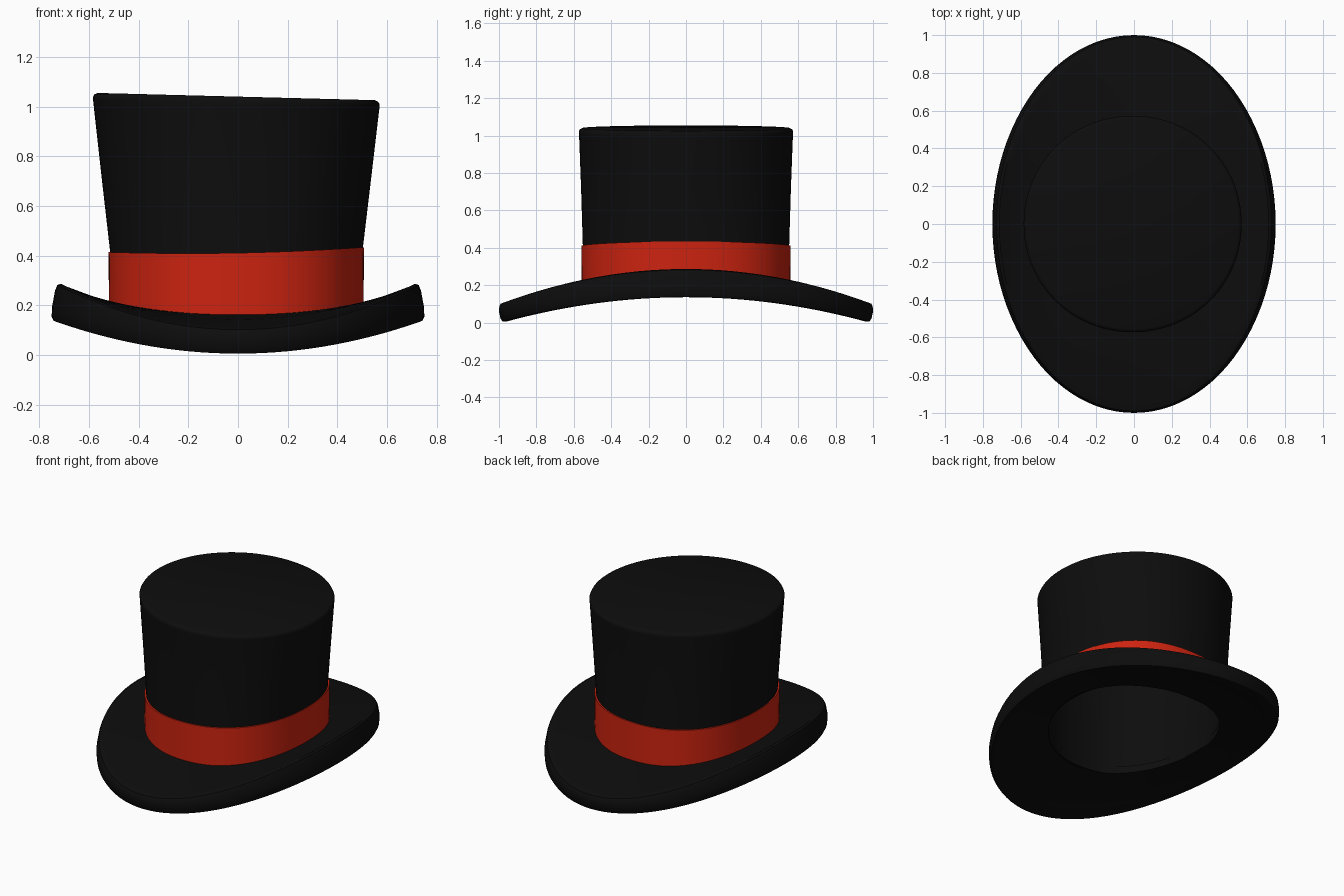
import bpy, bmesh, math

if "Cube" in bpy.data.objects:
    bpy.data.objects.remove(bpy.data.objects["Cube"])

N = 96


def material(name, rgb):
    m = bpy.data.materials.new(name)
    m.diffuse_color = (*rgb, 1)
    m.use_nodes = True
    m.node_tree.nodes["Principled BSDF"].inputs["Base Color"].default_value = m.diffuse_color
    return m


black = material("black felt", (0.004, 0.004, 0.004))
red = material("red ribbon", (0.61, 0.017, 0.005))


def loop(rx, ry, zf, n=2.0, ox=0.0):
    """Closed (super)ellipse; zf(cos, x) gives the height."""
    pts = []
    for i in range(N):
        t = 2 * math.pi * i / N
        c, s = math.cos(t), math.sin(t)
        x = math.copysign(abs(c) ** (2 / n), c) * rx + ox
        y = math.copysign(abs(s) ** (2 / n), s) * ry
        pts.append((x, y, zf(c, x)))
    return pts


def loft(name, loops, mat, closed=False, cap_start=False, cap_end=False):
    bm = bmesh.new()
    rings = [[bm.verts.new(p) for p in lp] for lp in loops]
    pairs = list(zip(rings, rings[1:]))
    if closed:
        pairs.append((rings[-1], rings[0]))
    for a, b in pairs:
        for i in range(N):
            j = (i + 1) % N
            bm.faces.new((a[i], a[j], b[j], b[i]))
    if cap_start:
        bm.faces.new(rings[0])
    if cap_end:
        bm.faces.new(rings[-1])
    bmesh.ops.recalc_face_normals(bm, faces=bm.faces[:])
    me = bpy.data.meshes.new(name)
    bm.to_mesh(me)
    bm.free()
    ob = bpy.data.objects.new(name, me)
    bpy.context.collection.objects.link(ob)
    me.materials.append(mat)
    bpy.ops.object.select_all(action='DESELECT')
    ob.select_set(True)
    bpy.context.view_layer.objects.active = ob
    bpy.ops.object.shade_smooth_by_angle(angle=math.radians(40))
    return ob


def saddle(front, side):
    """Height rising from the front/back value to the side value."""
    return lambda c, x: front + (side - front) * c * c


# Brim: low at front and back, curled up at the sides, with a rounded thick rim
brim = [
    (0.49, 0.53, 0.115, 0.165),
    (0.60, 0.72, 0.085, 0.152),
    (0.69, 0.88, 0.040, 0.143),
    (0.725, 0.96, 0.006, 0.136),
    (0.742, 0.98, 0.006, 0.138),
    (0.75, 0.992, 0.022, 0.155),
    (0.748, 1.0, 0.060, 0.195),
    (0.736, 0.998, 0.088, 0.260),
    (0.727, 0.99, 0.102, 0.282),
    (0.713, 0.975, 0.107, 0.287),
    (0.69, 0.94, 0.114, 0.276),
    (0.60, 0.75, 0.144, 0.242),
    (0.49, 0.53, 0.165, 0.207),
]
loft("brim", [loop(rx, ry, saddle(f, s)) for rx, ry, f, s in brim], black, closed=True)


# Crown: flared hollow shell with a slightly tilted top
def tilted(z, k=-0.026):
    return lambda c, x: z + k * x


base = saddle(0.12, 0.17)
crown = [
    loop(0.545, 0.54, tilted(1.0), 2.05, -0.007),
    loop(0.485, 0.525, tilted(0.42, 0.0), 2.2, -0.007),
    loop(0.48, 0.52, base, 2.2, -0.007),
    loop(0.508, 0.55, base, 2.2, -0.007),
    loop(0.508, 0.552, tilted(0.42, 0.0), 2.2, -0.007),
    loop(0.543, 0.561, tilted(0.72, -0.012), 2.1, -0.007),
    loop(0.576, 0.572, tilted(1.01), 2.03, -0.007),
    loop(0.577, 0.573, tilted(1.023), 2.03, -0.007),
    loop(0.571, 0.567, tilted(1.034), 2.03, -0.007),
    loop(0.558, 0.554, tilted(1.04), 2.03, -0.007),
]
loft("crown", crown, black, cap_start=True, cap_end=True)


# Ribbon band: thin sleeve around the foot of the crown
def band_top(c, x):
    return 0.411 + 0.02 * x + 0.05 * x * x


band_low = saddle(0.15, 0.19)
loft("ribbon_band", [
    loop(0.505, 0.548, band_low, 2.2, -0.007),
    loop(0.512, 0.557, band_low, 2.25, -0.007),
    loop(0.514, 0.559, band_top, 2.25, -0.007),
    loop(0.505, 0.548, band_top, 2.2, -0.007),
], red, closed=True)
